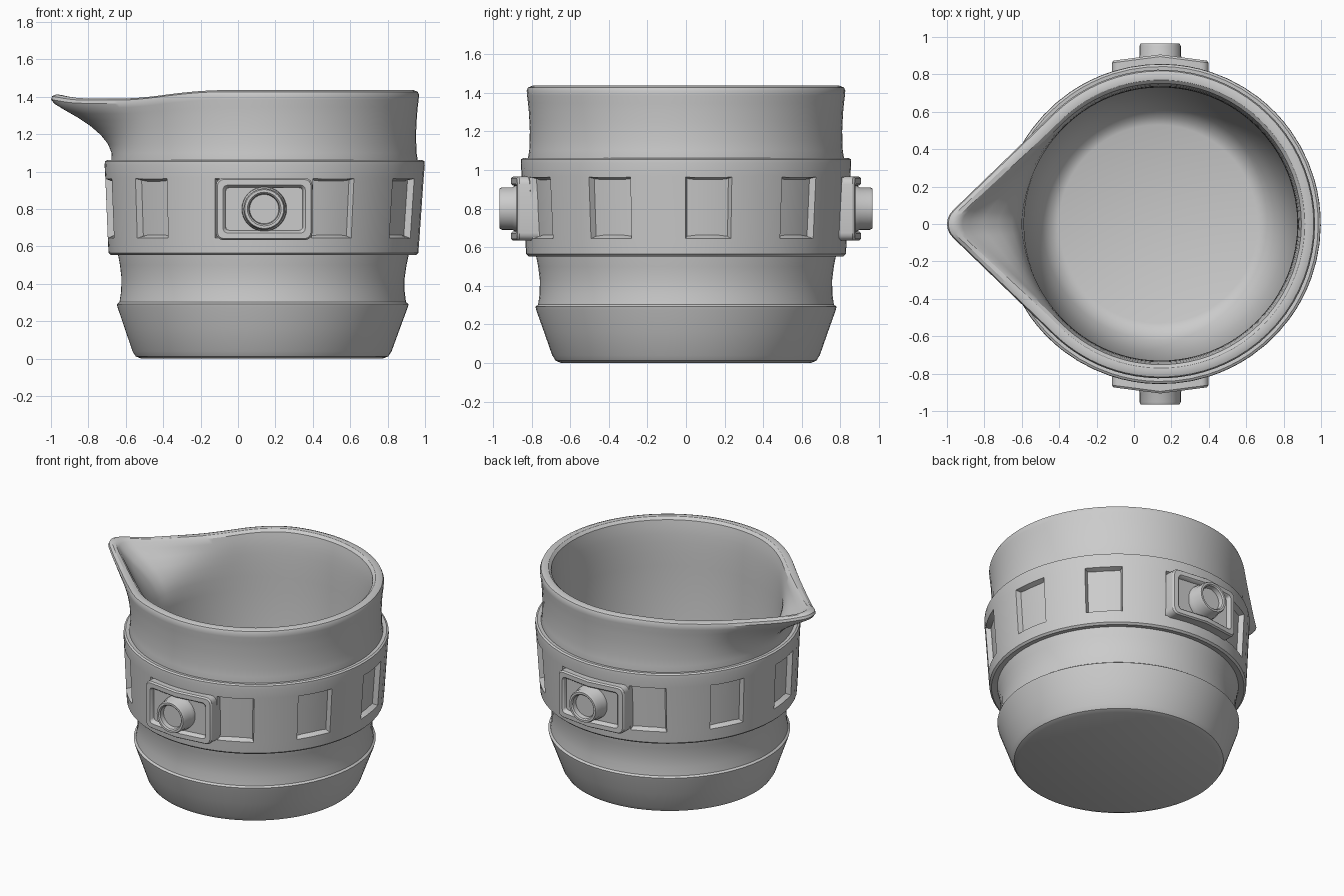
import bpy, bmesh
from math import sin, cos, pi, radians, degrees, sqrt, exp, asin, atan2

if "Cube" in bpy.data.objects:
    bpy.data.objects.remove(bpy.data.objects["Cube"])


def finish(bm, name, angle=32):
    bmesh.ops.recalc_face_normals(bm, faces=bm.faces)
    mesh = bpy.data.meshes.new(name)
    bm.to_mesh(mesh)
    bm.free()
    ob = bpy.data.objects.new(name, mesh)
    bpy.context.collection.objects.link(ob)
    bpy.ops.object.select_all(action='DESELECT')
    ob.select_set(True)
    bpy.context.view_layer.objects.active = ob
    bpy.ops.object.shade_smooth_by_angle(angle=radians(angle))
    return ob


def loft(rings, cap_start=False, cap_end=False, closed=False):
    """Skin closed loops of points; returns the bmesh and faces per strip."""
    bm = bmesh.new()
    loops = [[bm.verts.new(p) for p in r] for r in rings]
    pairs = list(zip(loops, loops[1:]))
    if closed:
        pairs.append((loops[-1], loops[0]))
    strips = []
    for a, b in pairs:
        n = len(a)
        strips.append([bm.faces.new((a[i], a[(i + 1) % n], b[(i + 1) % n], b[i]))
                       for i in range(n)])
    if cap_start:
        bm.faces.new(loops[0])
    if cap_end:
        bm.faces.new(loops[-1])
    return bm, strips


def centre_x(z):
    return 0.128 + 0.015 * min(z / 1.06, 1)


# --- Spout outline: hull of the round rim and a small tip circle ---
RIM_R, TIP_D, TIP_R = 0.825, 1.043, 0.10
TANGENT = pi / 2 - asin((RIM_R - TIP_R) / TIP_D)
TIP_PHI = atan2(TIP_R * sin(TANGENT), TIP_D + TIP_R * cos(TANGENT))


def spout_extra(phi):
    phi = abs(phi)
    if phi >= TANGENT:
        return 0
    if phi > TIP_PHI:
        return RIM_R / cos(phi - TANGENT) - RIM_R
    return TIP_D * cos(phi) + sqrt(TIP_R ** 2 - (TIP_D * sin(phi)) ** 2) - RIM_R


def rim_drop(phi):
    d = abs(degrees(phi))
    t = min(max((75 - d) / 50, 0), 1)
    return -0.045 * t * t * (3 - 2 * t) + 0.022 * exp(-(d / 6) ** 2)


# --- Cup body: one continuous profile (radius, z, spout weight) ---
PROFILE = [
    (0.645, 0.0, 0), (0.675, 0.012, 0), (0.693, 0.04, 0), (0.735, 0.16, 0),
    (0.776, 0.275, 0), (0.78, 0.292, 0), (0.766, 0.302, 0), (0.758, 0.36, 0),
    (0.757, 0.43, 0), (0.766, 0.50, 0), (0.778, 0.56, 0), (0.80, 0.80, 0),
    (0.82, 1.05, 0), (0.812, 1.10, 0.02), (0.81, 1.15, 0.09), (0.809, 1.20, 0.21),
    (0.811, 1.25, 0.37), (0.814, 1.30, 0.57), (0.818, 1.345, 0.78),
    (0.823, 1.385, 0.95), (0.825, 1.41, 1.0), (0.818, 1.427, 1.0),
    (0.795, 1.436, 1.0), (0.77, 1.432, 0.99), (0.752, 1.415, 0.97),
    (0.744, 1.375, 0.88), (0.738, 1.32, 0.66), (0.734, 1.26, 0.42),
    (0.732, 1.19, 0.2), (0.73, 1.10, 0.04), (0.73, 1.0, 0), (0.715, 0.65, 0),
    (0.68, 0.35, 0), (0.62, 0.18, 0), (0.57, 0.125, 0), (0.53, 0.11, 0),
]
N = 112


def body_ring(r, z, w):
    pts = []
    for i in range(N):
        u = -pi + 2 * pi * i / N
        phi = u - 0.6 * sin(u)          # denser near the spout
        rad = r + w * spout_extra(phi)
        pts.append((centre_x(z) - rad * cos(phi), rad * sin(phi), z + w * rim_drop(phi)))
    return pts


bm, _ = loft([body_ring(*p) for p in PROFILE], True, True)
finish(bm, "cup_body")

# --- Belt with ten recessed windows ---
WINDOWS, HALF = 10, 8.5
angles, in_window = [], []
for k in range(WINDOWS):
    mid = 8 + 36 * k
    for off in (-8.5, -4.25, 0, 4.25, 8.5, 14.8, 21.2):
        angles.append(radians(mid + off))
        in_window.append(off < HALF)
BELT = [(0.77, 0.56), (0.815, 0.553), (0.828, 0.565), (0.833, 0.64),
        (0.851, 0.967), (0.856, 1.035), (0.854, 1.055), (0.842, 1.062), (0.80, 1.058)]
bm, strips = loft([[(centre_x(z) + r * cos(a), r * sin(a), z) for a in angles]
                   for r, z in BELT], closed=True)
bmesh.ops.recalc_face_normals(bm, faces=bm.faces)
holes = [f for f, hit in zip(strips[3], in_window) if hit]
bmesh.ops.inset_region(bm, faces=holes, thickness=0.006, depth=0)
bmesh.ops.inset_region(bm, faces=holes, thickness=0.014, depth=-0.034)
finish(bm, "belt")


# --- Buckle plates and hollow knobs, front and back ---
BX, BZ = 0.14, 0.80


def plate_ring(hw, hh, rad, y, side):
    """Rounded rectangle, folded slightly around the cup."""
    pts = []
    for cx, cz, start in ((1, 1, 0), (-1, 1, 90), (-1, -1, 180), (1, -1, 270)):
        for j in range(5):
            a = radians(start + 22.5 * j)
            pts.append((cx * (hw - rad) + rad * cos(a), cz * (hh - rad) + rad * sin(a)))
        if cx * cz > 0:
            pts += [(cx * 0.1, cz * hh), (0, cz * hh), (-cx * 0.1, cz * hh)]
    return [(BX + x, side * (y - 0.13 * abs(x)), BZ + z) for x, z in pts]


for side, label in ((-1, "front"), (1, "back")):
    plate = [(0.258, 0.166, 0.04, 0.80), (0.258, 0.166, 0.04, 0.895),
             (0.250, 0.158, 0.035, 0.906), (0.220, 0.128, 0.025, 0.906),
             (0.212, 0.120, 0.02, 0.898), (0.206, 0.114, 0.02, 0.876)]
    bm, _ = loft([plate_ring(*p, side) for p in plate], True, True)
    finish(bm, label + "_buckle_plate")

    knob = [(0.122, 0.83), (0.118, 0.885), (0.110, 0.90), (0.110, 0.952),
            (0.104, 0.965), (0.090, 0.965), (0.082, 0.957), (0.078, 0.925)]
    bm, _ = loft([[(BX + r * cos(2 * pi * i / 32), side * y, BZ + r * sin(2 * pi * i / 32))
                   for i in range(32)] for r, y in knob], True, True)
    finish(bm, label + "_knob")
